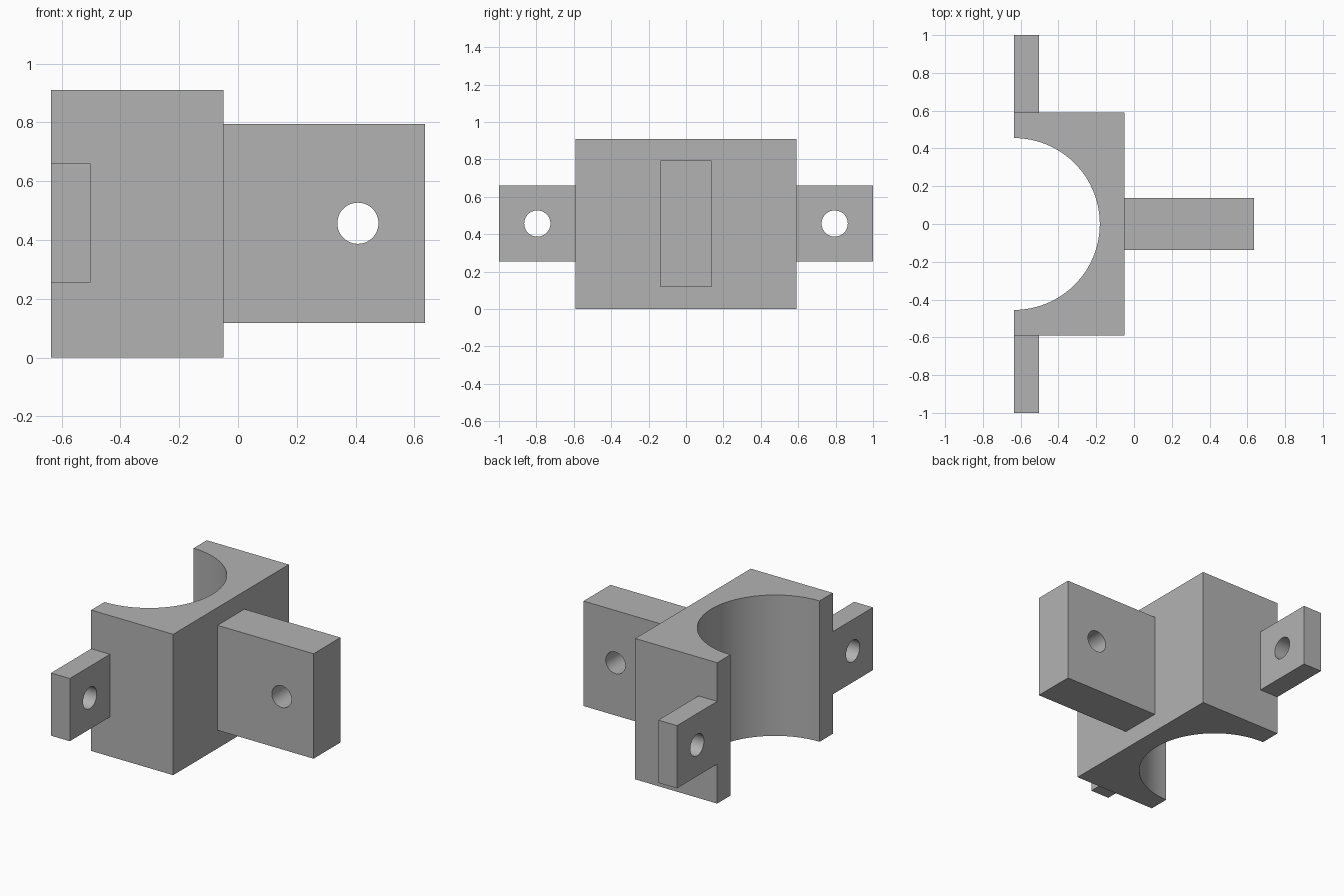
import bpy
import math
from mathutils import Vector

default_cube = bpy.data.objects.get("Cube")
if default_cube:
    bpy.data.objects.remove(default_cube, do_unlink=True)

# Single grey finish
grey = bpy.data.materials.new("plain grey")
grey.use_nodes = True
colour = (0.45, 0.45, 0.45, 1)
grey.diffuse_color = colour
grey.node_tree.nodes["Principled BSDF"].inputs["Base Color"].default_value = colour

# Main dimensions
BACK, FACE, TIP = -0.636, -0.05, 0.636
HALF_WIDTH, HEIGHT = 0.59, 0.91
MID_Z = HEIGHT / 2 + 0.002
HOLE_RADIUS = 0.07


def box(name, low, high):
    low, high = Vector(low), Vector(high)
    bpy.ops.mesh.primitive_cube_add(size=1, location=(low + high) / 2)
    obj = bpy.context.object
    obj.name = name
    obj.scale = high - low
    bpy.ops.object.transform_apply(location=False, rotation=False, scale=True)
    obj.data.materials.append(grey)
    return obj


def bore(obj, centre, radius, rotation=(0, 0, 0), sides=48):
    """Cut a round hole right through a part."""
    bpy.ops.mesh.primitive_cylinder_add(vertices=sides, radius=radius, depth=2,
                                        location=centre, rotation=rotation)
    cutter = bpy.context.object
    cutter.hide_render = True
    cutter.data.materials.append(grey)
    cut = obj.modifiers.new("bore", "BOOLEAN")
    cut.operation = "DIFFERENCE"
    cut.solver = "EXACT"
    cut.object = cutter
    bpy.ops.object.select_all(action="DESELECT")
    bpy.context.view_layer.objects.active = obj
    obj.select_set(True)
    bpy.ops.object.modifier_apply(modifier=cut.name)
    bpy.data.objects.remove(cutter, do_unlink=True)
    bpy.ops.object.shade_smooth_by_angle(angle=math.radians(30))


# Clamp block with a half-round channel
block = box("clamp_block", (BACK, -HALF_WIDTH, 0), (FACE, HALF_WIDTH, HEIGHT))
bore(block, (BACK, 0, MID_Z), 0.455, sides=96)

# Upright mounting plate with a cross hole
plate = box("mounting_plate", (FACE, -0.137, 0.117), (TIP, 0.137, 0.795))
bore(plate, (0.408, 0, MID_Z), HOLE_RADIUS, (math.pi / 2, 0, 0))

# Bolt ears on both sides
for name, side in (("left_ear", -1), ("right_ear", 1)):
    inner, outer = sorted((side * HALF_WIDTH, side))
    ear = box(name, (BACK, inner, 0.255), (-0.502, outer, 0.66))
    bore(ear, (BACK, side * 0.795, MID_Z), HOLE_RADIUS, (0, math.pi / 2, 0))
